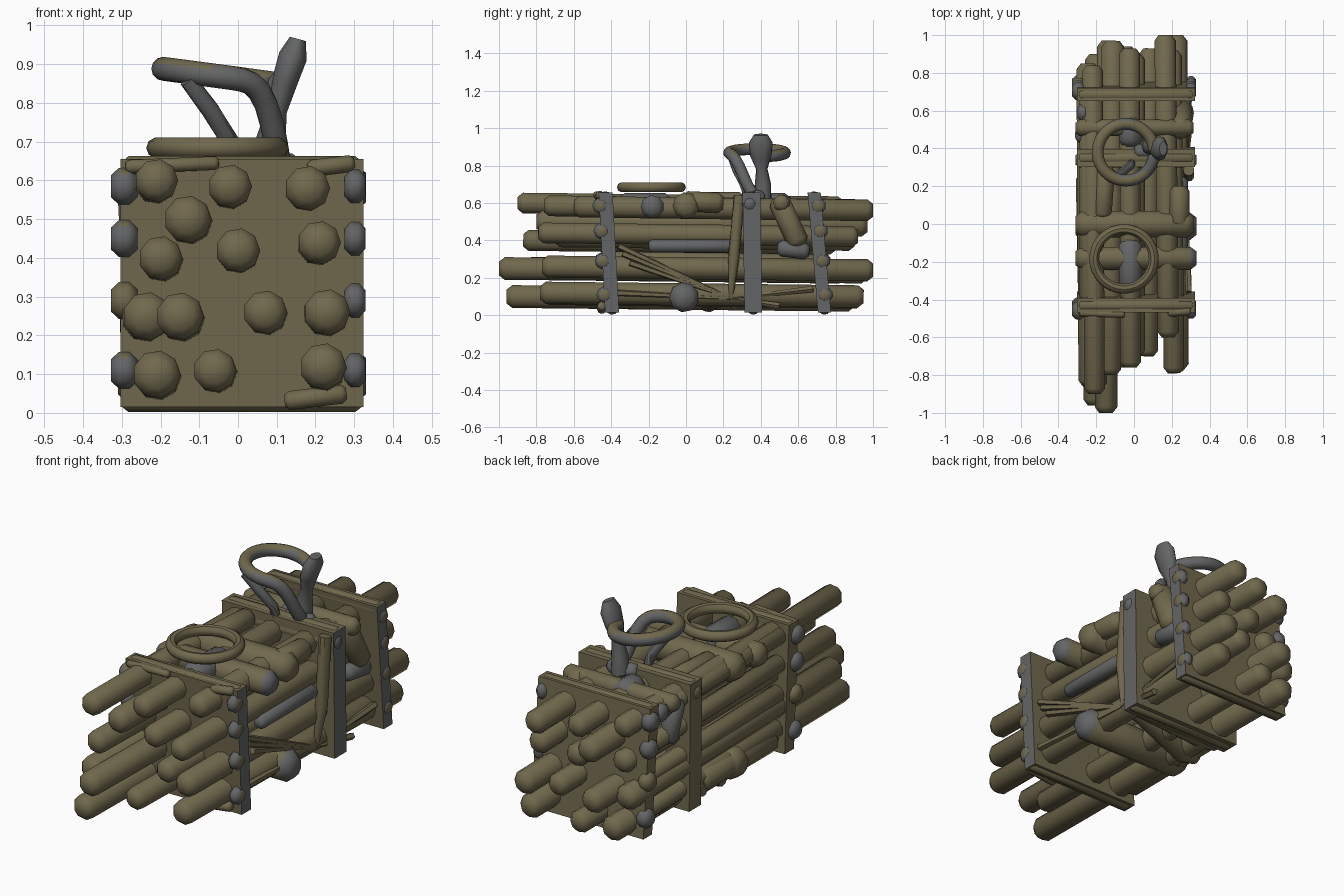
import bpy, bmesh, math, random
from mathutils import Vector

random.seed(4)
if "Cube" in bpy.data.objects:
    bpy.data.objects.remove(bpy.data.objects["Cube"])


def material(name, colour):
    m = bpy.data.materials.new(name)
    m.use_nodes = True
    m.diffuse_color = (*colour, 1)
    m.node_tree.nodes["Principled BSDF"].inputs["Base Color"].default_value = (*colour, 1)
    return m


BROWN = material("olive brown", (0.165, 0.14, 0.075))
GREY = material("dull grey", (0.127, 0.129, 0.132))


def finish(name, bm, main=BROWN, second=None, rule=None, angle=40):
    """Turn a bmesh into an object; faces that pass the rule take the second colour."""
    bm.normal_update()
    me = bpy.data.meshes.new(name)
    if rule:
        for f in bm.faces:
            f.material_index = int(rule(f))
    bm.to_mesh(me)
    bm.free()
    me.materials.append(main)
    if second:
        me.materials.append(second)
    ob = bpy.data.objects.new(name, me)
    bpy.context.collection.objects.link(ob)
    bpy.ops.object.select_all(action="DESELECT")
    ob.select_set(True)
    bpy.context.view_layer.objects.active = ob
    bpy.ops.object.shade_smooth_by_angle(angle=math.radians(angle))
    return ob


def tube(name, path, radii, sides=9, closed=False, **kw):
    """Sweep a round section along a path, with its own radius at each point."""
    bm = bmesh.new()
    pts = [Vector(p) for p in path]
    n, rings = len(pts), []
    for i, p in enumerate(pts):
        after = pts[(i + 1) % n] if closed else pts[min(i + 1, n - 1)]
        before = pts[i - 1] if closed else pts[max(i - 1, 0)]
        d = (after - before).normalized()
        ref = Vector((0, 0, 1)) if abs(d.z) < 0.93 else Vector((0, 1, 0))
        u = d.cross(ref).normalized()
        v = u.cross(d)
        angles = [math.tau * k / sides for k in range(sides)]
        rings.append([bm.verts.new(p + radii[i] * (u * math.cos(a) + v * math.sin(a)))
                      for a in angles])
    for i in range(n if closed else n - 1):
        a, b = rings[i], rings[(i + 1) % n]
        for k in range(sides):
            j = (k + 1) % sides
            bm.faces.new((a[k], a[j], b[j], b[k]))
    if not closed:
        bm.faces.new(rings[0])
        bm.faces.new(rings[-1])
    bmesh.ops.recalc_face_normals(bm, faces=bm.faces)
    return finish(name, bm, **kw)


def log(name, a, b, r, **kw):
    """Straight round log with softened ends."""
    a, b = Vector(a), Vector(b)
    d = (b - a).normalized() * min(r * 0.5, (b - a).length * 0.3)
    return tube(name, [a, a + d, b - d, b], [r * 0.6, r, r, r * 0.6], angle=60, **kw)


# Long logs: x, z, front end, back end
LOGS = [
    (-0.21, 0.60, -0.90, 0.84), (-0.02, 0.585, -0.76, 0.93), (0.18, 0.58, -0.60, 1.0),
    (-0.13, 0.50, -0.80, 0.97), (-0.20, 0.40, -0.87, 0.80), (0.0, 0.42, -0.70, 0.90),
    (0.21, 0.44, -0.79, 0.92), (-0.235, 0.25, -0.86, 0.85), (-0.15, 0.25, -1.0, 0.97),
    (0.07, 0.26, -0.70, 0.93), (0.23, 0.26, -0.77, 1.0), (-0.21, 0.10, -0.96, 0.90),
    (-0.06, 0.11, -0.76, 0.94), (0.22, 0.12, -0.78, 0.95),
]
for i, (x, z, front, back) in enumerate(LOGS):
    drift = random.uniform(-0.02, 0.02)
    log(f"long_log_{i + 1}", (x, front, z), (x + drift, back, z - 0.02), random.uniform(0.055, 0.063))

# Thin side logs held between the end plates
for i, z in enumerate((0.13, 0.30, 0.45, 0.59)):
    log(f"right_side_log_{i + 1}", (-0.245, -0.41, z), (-0.245, 0.72, z - 0.02), 0.045)
log("right_low_log", (-0.24, -0.34, 0.09), (-0.25, 0.27, 0.10), 0.062)


# Upright plates that hold the bundle, grey on the strap side
def plate(name, y_top, y_bottom, depth):
    bm = bmesh.new()
    bmesh.ops.create_cube(bm, size=1)
    for v in bm.verts:
        y = y_top if v.co.z > 0 else y_bottom
        v.co = (0.324 if v.co.x > 0 else -0.303, y + v.co.y * depth,
                0.655 if v.co.z > 0 else 0.015)
    finish(name, bm, second=GREY, rule=lambda f: f.normal.x > 0.8)


PLATES = {"front": (-0.43, -0.395, 0.075), "middle": (0.35, 0.36, 0.095), "back": (0.685, 0.74, 0.07)}
for label, (top, bottom, depth) in PLATES.items():
    plate(label + "_plate", top, bottom, depth)
    log(label + "_top_rail", (-0.30, top, 0.628), (0.32, top, 0.628), 0.035)
    log(label + "_bottom_rail", (-0.30, bottom, 0.036), (0.32, bottom, 0.036), 0.034)

# Knots that wrap the plate edges: height, and whether the left and right ones are grey
KNOTS = [(0.11, True, True), (0.29, True, False), (0.45, True, True), (0.585, True, True)]
for label, y_top, y_bottom in (("front", -0.46, -0.43), ("back", 0.70, 0.75)):
    for i, (z, left_grey, right_grey) in enumerate(KNOTS):
        y = y_bottom + (y_top - y_bottom) * z / 0.65
        # the outer end of a left knot stays brown
        log(f"{label}_knot_left_{i + 1}", (0.275, y, z), (0.329, y, z), 0.044,
            main=GREY if left_grey else BROWN, second=BROWN, rule=lambda f: f.normal.x > 0.9)
        log(f"{label}_knot_right_{i + 1}", (-0.328, y, z), (-0.26, y, z), 0.048,
            main=GREY if right_grey else BROWN, second=BROWN, rule=lambda f: f.normal.z > 0.8)

# Cross pieces over and under the middle of the bundle; some have a grey end
CROSS = [("top", 0.0, 0.585, 0.072, False), ("top", 0.51, 0.60, 0.045, False),
         ("top", -0.18, 0.58, 0.063, True), ("top", 0.34, 0.595, 0.042, True),
         ("bottom", -0.01, 0.095, 0.08, True)]
for i, (label, y, z, r, grey_end) in enumerate(CROSS):
    log(f"{label}_cross_log_{i + 1}", (-0.31, y, z), (0.33 if grey_end else 0.315, y, z), r,
        second=GREY, rule=lambda f: grey_end and f.normal.x > 0.5)

# Short loose pieces tucked around the bundle
log("top_stub_left", (0.24, -0.02, 0.61), (0.24, 0.2, 0.60), 0.055)
log("top_stub_right", (-0.17, 0.03, 0.61), (-0.15, 0.31, 0.61), 0.05)
log("grey_top_log_front", (-0.02, -0.36, 0.59), (-0.02, -0.08, 0.59), 0.064, main=GREY)
log("grey_top_log_back", (-0.02, 0.41, 0.59), (-0.02, 0.56, 0.59), 0.064, main=GREY)
log("grey_loop_seat", (0.0, 0.385, 0.63), (0.16, 0.385, 0.63), 0.04, main=GREY)
log("grey_side_log", (0.25, -0.20, 0.37), (0.25, 0.25, 0.37), 0.035, main=GREY)
log("grey_right_wedge", (-0.27, 0.46, 0.60), (-0.26, 0.52, 0.40), 0.045, main=GREY)
log("grey_right_stub", (-0.30, 0.59, 0.58), (-0.24, 0.59, 0.58), 0.045, main=GREY)
log("leaning_stub", (0.24, 0.49, 0.63), (0.26, 0.61, 0.37), 0.06)
log("leaning_stub_end", (0.25, 0.49, 0.36), (0.26, 0.66, 0.34), 0.045, main=GREY)
log("top_edge_splinter_right", (-0.29, -0.47, 0.635), (-0.05, -0.48, 0.645), 0.018)
log("top_edge_splinter_left", (0.18, -0.47, 0.63), (0.30, -0.46, 0.645), 0.022)
log("bottom_edge_splinter", (0.12, -0.45, 0.03), (0.28, -0.45, 0.05), 0.025)

# Ropes and splayed pieces fanned out from one knot on the strap side
KNOT = (0.27, 0.24, 0.09)
for i, (y, z) in enumerate(((-0.36, 0.37), (-0.34, 0.33), (-0.30, 0.28), (-0.38, 0.12),
                            (0.68, 0.14), (0.50, 0.05))):
    tube(f"rope_{i + 1}", [KNOT, (0.29, y, z)], [0.008, 0.018], sides=5)
for i, (y, r) in enumerate(((0.12, 0.055), (0.27, 0.045))):
    tube(f"bottom_splayed_piece_{i + 1}", [KNOT, (-0.2, y, 0.07), (-0.29, y, 0.07)], [0.015, r, r * 0.7])
tube("upright_rope", [KNOT, (0.29, 0.255, 0.30), (0.29, 0.285, 0.64)], [0.012, 0.03, 0.03])


# Lower ring lying flat on top
def arc(cx, cy, radius, start, end, count, height):
    for k in range(count):
        a = math.radians(start + (end - start) * k / count)
        yield (cx + radius * math.cos(a), cy + radius * math.sin(a), height(a))


tube("flat_ring", list(arc(-0.053, -0.185, 0.157, 0, 360, 32, lambda a: 0.684)), [0.027] * 32, closed=True)


# Raised loop: starts at the peg head and its front half sinks into the body
def loop_height(a):
    sink = 0.21 * max(math.cos(a), 0) ** 5 if math.sin(a) < 0 else 0
    return 0.868 - 0.02 * math.cos(a) - sink


tube("raised_loop", list(arc(-0.043, 0.38, 0.15, 5, 360, 36, loop_height)),
     [0.031] * 36, sides=12, main=GREY, second=BROWN, rule=lambda f: f.normal.z > 0.7)

# Stems that carry the loop
tube("right_loop_leg", [(-0.13, 0.24, 0.86), (-0.07, 0.27, 0.78), (-0.02, 0.31, 0.70), (-0.01, 0.33, 0.62)],
     [0.022, 0.024, 0.024, 0.024], main=GREY)
peg = tube("upright_peg", [(0.08, 0.41, 0.62), (0.085, 0.41, 0.70), (0.10, 0.405, 0.78), (0.12, 0.40, 0.85),
                           (0.143, 0.40, 0.92), (0.155, 0.40, 0.965)],
           [0.042, 0.04, 0.028, 0.034, 0.038, 0.022], main=GREY, angle=60)
for v in peg.data.vertices:
    # the peg head is broader from front to back
    v.co.y = 0.40 + (v.co.y - 0.40) * (1.7 if v.co.z > 0.82 else 1.1)
